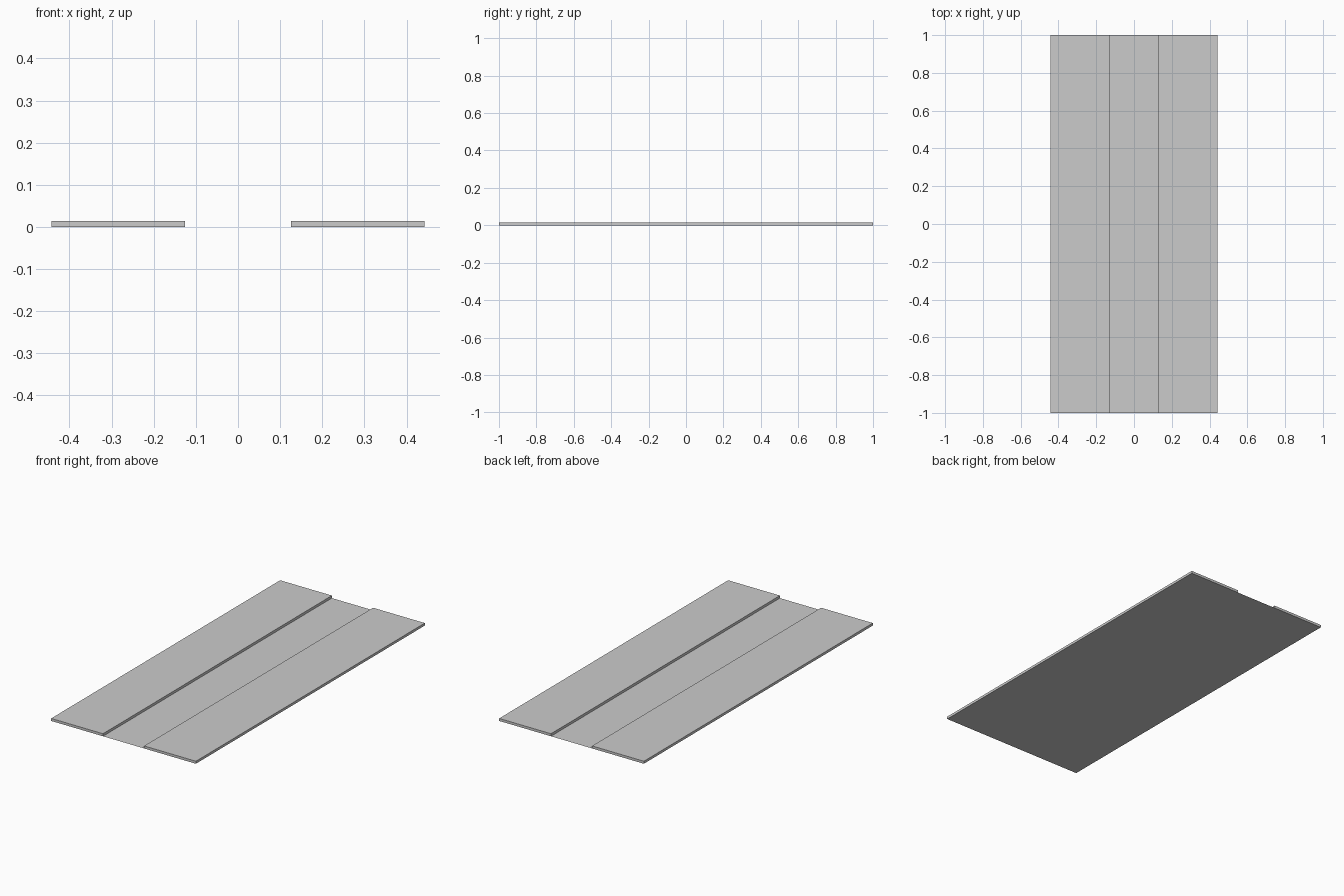
import bpy
import bmesh

if "Cube" in bpy.data.objects:
    bpy.data.objects.remove(bpy.data.objects["Cube"])

OUTER, INNER, HALF_LEN, KERB = 0.4425, 0.126, 1.0, 0.014


def add_object(name, bm):
    bmesh.ops.recalc_face_normals(bm, faces=bm.faces[:])
    mesh = bpy.data.meshes.new(name)
    bm.to_mesh(mesh)
    bm.free()
    obj = bpy.data.objects.new(name, mesh)
    bpy.context.collection.objects.link(obj)
    return obj


def strip(name, x0, x1, height=0.0):
    """Flat rectangle on the ground, extruded up when it has a height."""
    bm = bmesh.new()
    corners = [(x0, -HALF_LEN), (x1, -HALF_LEN), (x1, HALF_LEN), (x0, HALF_LEN)]
    face = bm.faces.new([bm.verts.new((x, y, 0)) for x, y in corners])
    if height:
        ext = bmesh.ops.extrude_face_region(bm, geom=[face], use_keep_orig=True)
        top = [g for g in ext["geom"] if isinstance(g, bmesh.types.BMVert)]
        bmesh.ops.translate(bm, verts=top, vec=(0, 0, height))
    return add_object(name, bm)


# Raised pavements on both sides
strip("left_pavement", -OUTER, -INNER, KERB)
strip("right_pavement", INNER, OUTER, KERB)

# Thin roadway sheet between them, facing up
road = strip("roadway", -INNER, INNER)
if road.data.polygons[0].normal.z < 0:
    road.data.flip_normals()
